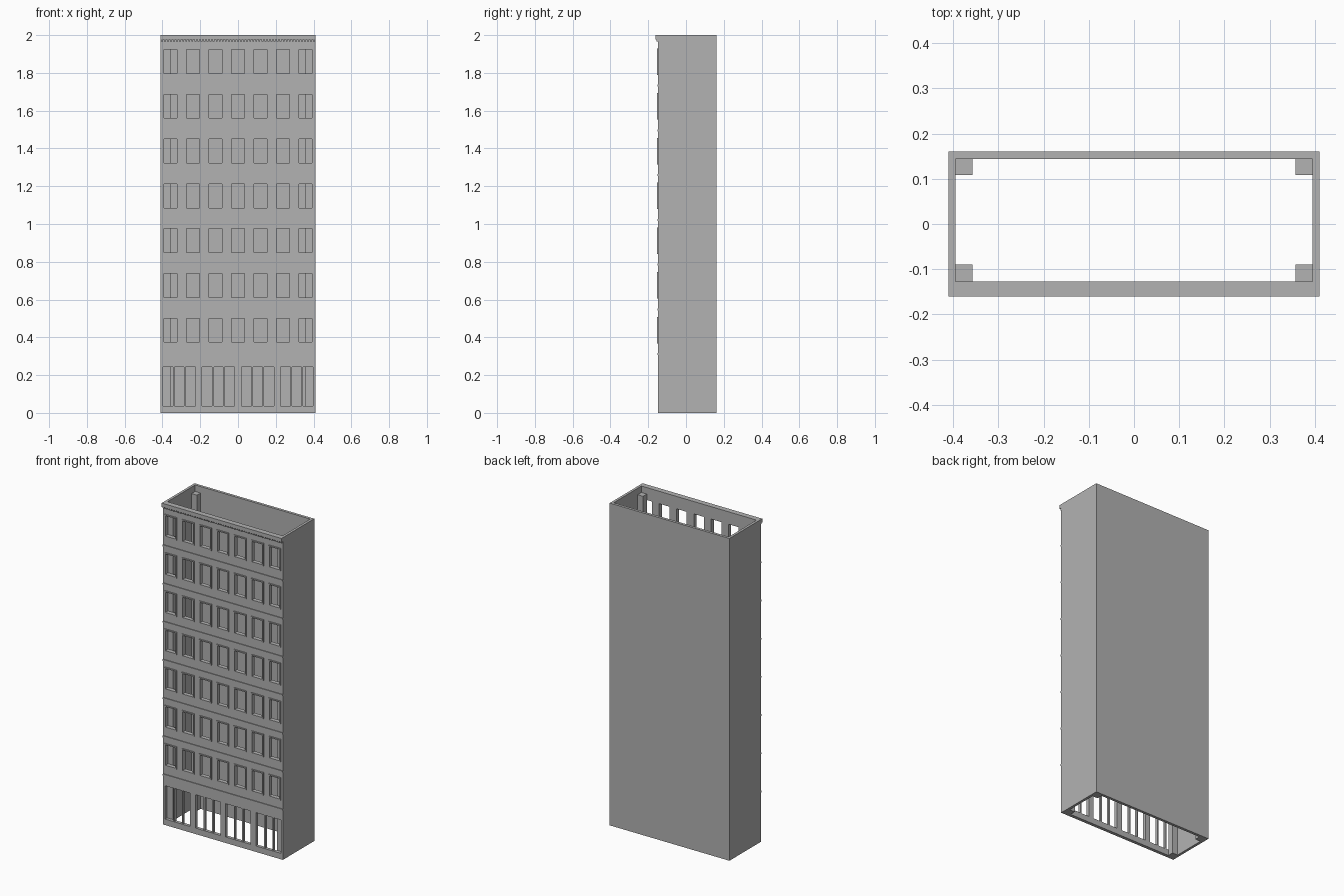
import bpy, bmesh
from mathutils import Vector

if "Cube" in bpy.data.objects:
    bpy.data.objects.remove(bpy.data.objects["Cube"], do_unlink=True)

grey = bpy.data.materials.new("plain grey")
grey.use_nodes = True
colour = (0.448, 0.448, 0.448, 1)
grey.diffuse_color = colour
grey.node_tree.nodes["Principled BSDF"].inputs["Base Color"].default_value = colour

W, BACK, FRONT = 0.411, 0.161, -0.147      # half width, wall planes
IN_X, IN_BACK, IN_FRONT = 0.395, 0.144, -0.127
TOP = 2.0


def finish(name, bm):
    bmesh.ops.recalc_face_normals(bm, faces=bm.faces)
    mesh = bpy.data.meshes.new(name)
    bm.to_mesh(mesh)
    bm.free()
    mesh.materials.append(grey)
    obj = bpy.data.objects.new(name, mesh)
    bpy.context.collection.objects.link(obj)
    return obj


def add_box(bm, x0, x1, y0, y1, z0, z1):
    verts = bmesh.ops.create_cube(bm, size=1)["verts"]
    for v in verts:
        v.co = Vector((x1 if v.co.x > 0 else x0,
                       y1 if v.co.y > 0 else y0,
                       z1 if v.co.z > 0 else z0))


def boxes(name, items):
    bm = bmesh.new()
    for b in items:
        add_box(bm, *b)
    return finish(name, bm)


def add_pierced_panel(bm, rect, holes, y0, y1):
    """Upright panel with rectangular openings, each (x0, x1, z0, z1)."""
    cuts = [rect] + holes
    xs = sorted({round(v, 5) for c in cuts for v in c[:2]})
    zs = sorted({round(v, 5) for c in cuts for v in c[2:]})
    grid = [[bm.verts.new((x, y0, z)) for z in zs] for x in xs]
    faces = []
    for i in range(len(xs) - 1):
        for j in range(len(zs) - 1):
            cx, cz = (xs[i] + xs[i + 1]) / 2, (zs[j] + zs[j + 1]) / 2
            if not any(h[0] < cx < h[1] and h[2] < cz < h[3] for h in holes):
                faces.append(bm.faces.new((grid[i][j], grid[i + 1][j],
                                           grid[i + 1][j + 1], grid[i][j + 1])))
    loose = [v for col in grid for v in col if not v.link_faces]
    bmesh.ops.delete(bm, geom=loose, context='VERTS')
    out = bmesh.ops.extrude_face_region(bm, geom=faces, use_keep_orig=True)["geom"]
    for v in out:
        if isinstance(v, bmesh.types.BMVert):
            v.co.y = y1


# Opening layout: seven floors of seven windows above four shop fronts
PITCH = 0.237
windows = [(cx - 0.035, cx + 0.035, 0.375 + PITCH * f, 0.501 + PITCH * f)
           for f in range(7) for cx in [0.119 * k for k in range(-3, 4)]]
shops = [(cx - 0.086, cx + 0.086, 0.037, 0.244)
         for cx in (-0.311, -0.104, 0.104, 0.311)]

# Front wall
bm = bmesh.new()
add_pierced_panel(bm, (-W, W, 0, TOP), windows + shops, FRONT, IN_FRONT)
bmesh.ops.recalc_face_normals(bm, faces=bm.faces)
bmesh.ops.dissolve_limit(bm, angle_limit=0.01, verts=bm.verts, edges=bm.edges)
finish("front_wall", bm)

# Side and back walls as one U-shaped extrusion
bm = bmesh.new()
profile = [(-W, IN_FRONT), (-W, BACK), (W, BACK), (W, IN_FRONT),
           (IN_X, IN_FRONT), (IN_X, IN_BACK), (-IN_X, IN_BACK), (-IN_X, IN_FRONT)]
base = bm.faces.new([bm.verts.new((x, y, 0)) for x, y in profile])
out = bmesh.ops.extrude_face_region(bm, geom=[base], use_keep_orig=True)["geom"]
for v in out:
    if isinstance(v, bmesh.types.BMVert):
        v.co.z = TOP
finish("side_and_back_walls", bm)

# Raised surrounds around the windows
bm = bmesh.new()
for x0, x1, z0, z1 in windows:
    add_pierced_panel(bm, (x0 - 0.007, x1 + 0.007, z0 - 0.007, z1 + 0.007),
                      [(x0, x1, z0, z1)], FRONT - 0.006, FRONT)
finish("window_surrounds", bm)

# Shop front mullions, two in each opening
boxes("shop_mullions", [(x0 + k * 0.0575 - 0.0045, x0 + k * 0.0575 + 0.0045,
                         FRONT + 0.005, IN_FRONT, z0, z1)
                        for x0, x1, z0, z1 in shops for k in (1, 2)])

# String courses between floors
boxes("string_courses", [(-W, W, FRONT - 0.005, FRONT,
                          0.306 + PITCH * f, 0.316 + PITCH * f) for f in range(7)])

# Cornice and its row of small blocks
boxes("cornice", [(-W, W, -0.161, FRONT, 1.977, TOP)])
step = 2 * W / 51
boxes("cornice_blocks", [(-W + step * (k + 0.2), -W + step * (k + 0.8),
                          -0.156, FRONT, 1.967, 1.977) for k in range(51)])

# Inner corner columns
for side, sx in (("left", 1), ("right", -1)):
    for place, y0, y1 in (("front", IN_FRONT, -0.09), ("back", 0.109, IN_BACK)):
        x0, x1 = sorted((sx * 0.358, sx * IN_X))
        boxes(f"{place}_{side}_column", [(x0, x1, y0, y1, 0, 1.96)])
